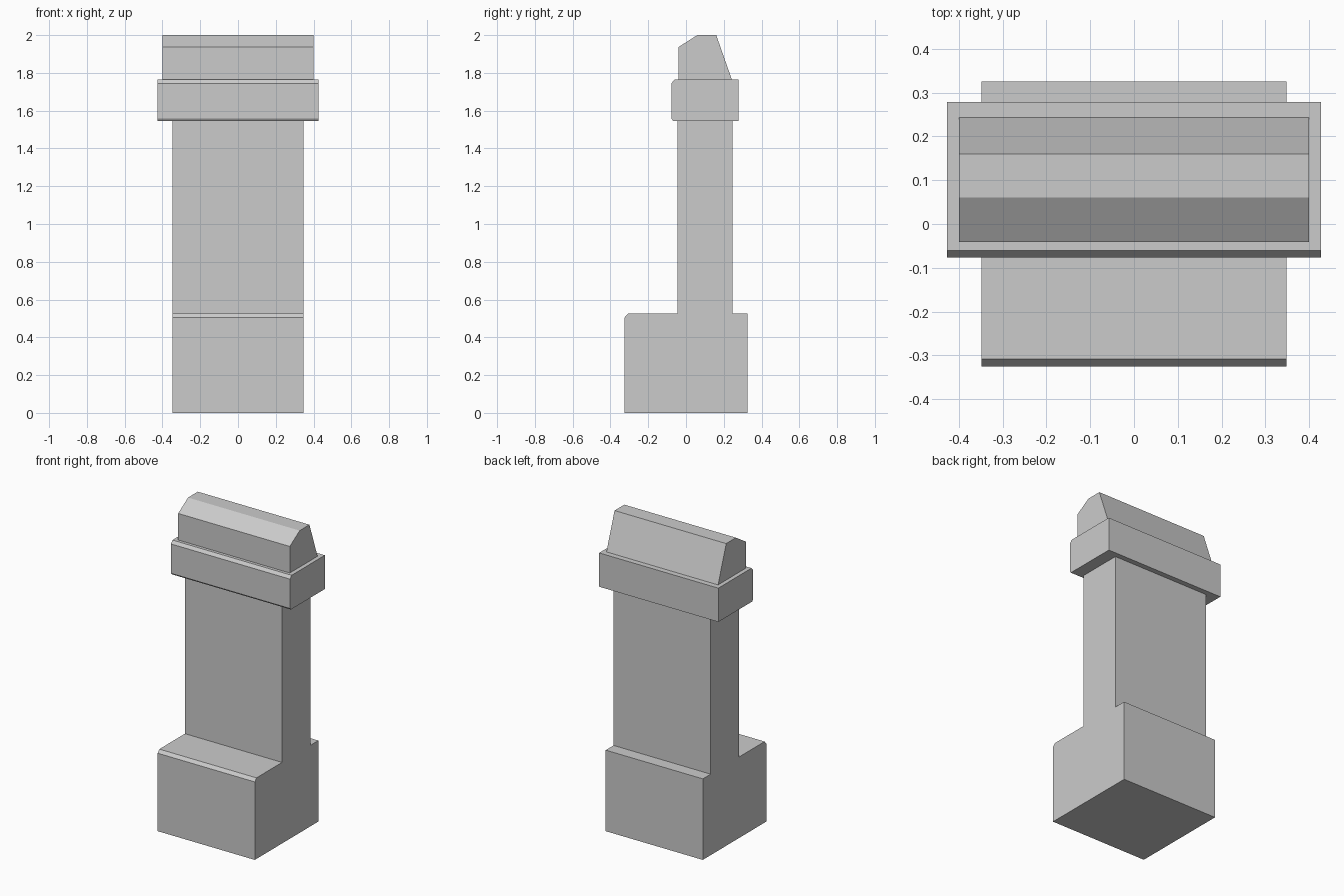
import bpy, bmesh

if "Cube" in bpy.data.objects:
    bpy.data.objects.remove(bpy.data.objects["Cube"])


def extrude_profile(name, half_width, profile):
    """Solid made from a (y, z) side profile, extruded symmetrically along x."""
    bm = bmesh.new()
    face = bm.faces.new([bm.verts.new((-half_width, y, z)) for y, z in profile])
    ext = bmesh.ops.extrude_face_region(bm, geom=[face], use_keep_orig=True)
    moved = [g for g in ext["geom"] if isinstance(g, bmesh.types.BMVert)]
    bmesh.ops.translate(bm, verts=moved, vec=(2 * half_width, 0, 0))
    bmesh.ops.recalc_face_normals(bm, faces=bm.faces)
    mesh = bpy.data.meshes.new(name)
    bm.to_mesh(mesh)
    bm.free()
    obj = bpy.data.objects.new(name, mesh)
    bpy.context.collection.objects.link(obj)
    return obj


# Plinth and shaft share one side outline, front plinth edge chamfered
extrude_profile("plinth_and_shaft", 0.348, [
    (-0.325, 0), (0.325, 0), (0.325, 0.525), (0.245, 0.525), (0.245, 1.545),
    (-0.046, 1.545), (-0.046, 0.525), (-0.308, 0.525), (-0.325, 0.505)])

# Collar band with softened front edges
extrude_profile("collar", 0.427, [
    (-0.068, 1.545), (0.279, 1.545), (0.279, 1.764), (-0.061, 1.764),
    (-0.077, 1.745), (-0.077, 1.558)])

# Cap with a short front slope, flat ridge and steep back slope
extrude_profile("cap", 0.4, [
    (-0.041, 1.764), (0.243, 1.764), (0.16, 2.0), (0.06, 2.0), (-0.041, 1.936)])
